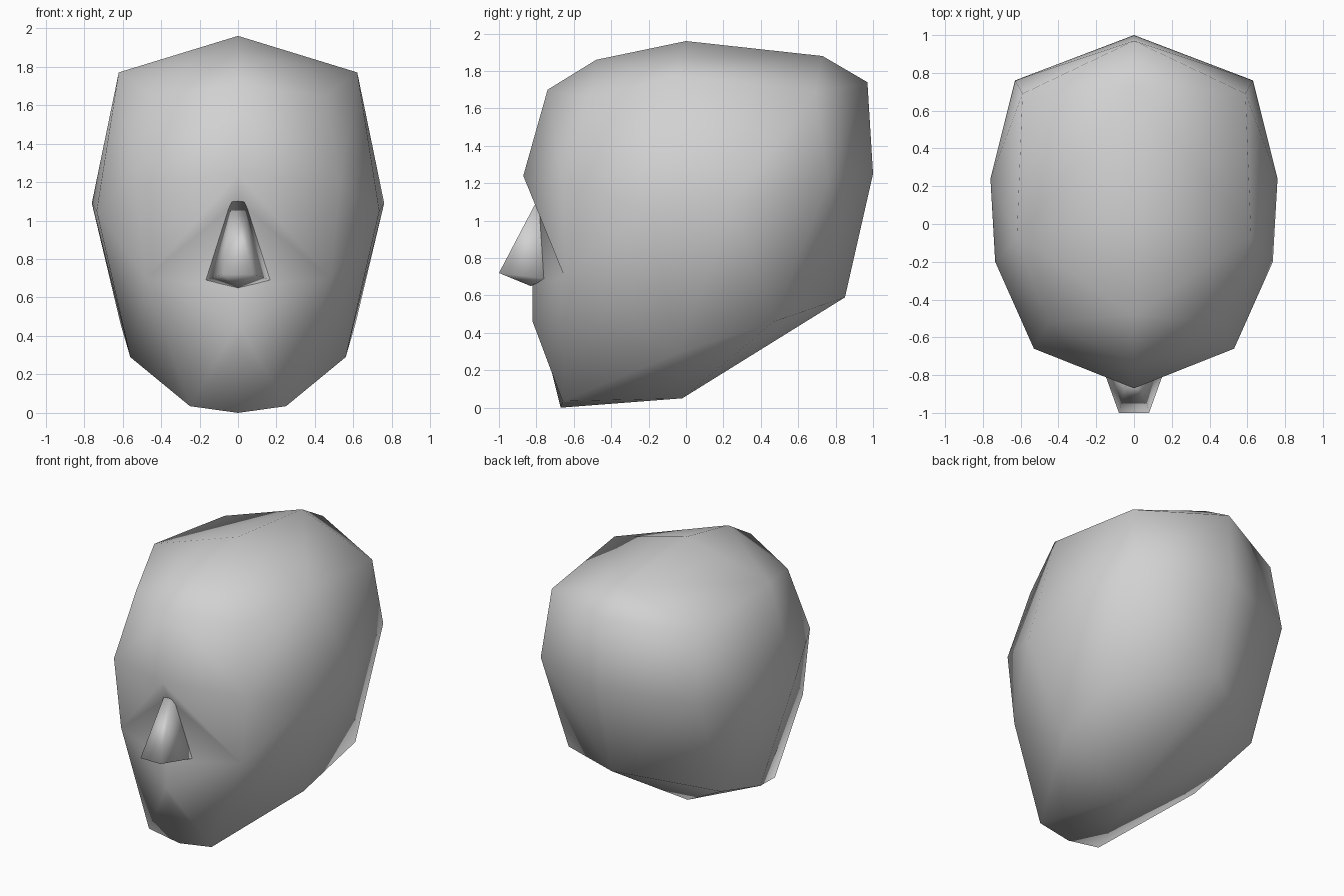
import bpy, bmesh
from mathutils import Vector

if "Cube" in bpy.data.objects:
    bpy.data.objects.remove(bpy.data.objects["Cube"])

skin = bpy.data.materials.new("plain grey")
skin.diffuse_color = (0.64, 0.64, 0.64, 1)
skin.use_nodes = True
skin.node_tree.nodes["Principled BSDF"].inputs["Base Color"].default_value = skin.diffuse_color


def hull(points):
    """Convex shell round the points and their mirror images in x."""
    bm = bmesh.new()
    for x, y, z in points:
        bm.verts.new((x, y, z))
        if x > 0:
            bm.verts.new((-x, y, z))
    bmesh.ops.convex_hull(bm, input=bm.verts[:])
    loose = [v for v in bm.verts if not v.link_faces]
    bmesh.ops.delete(bm, geom=loose, context='VERTS')
    return bm


def nearest(bm, p):
    return min(bm.verts, key=lambda v: (v.co - Vector(p)).length)


def notch(bm, a, b, new):
    """Split the edge a-b and pull the new point in, keeping triangles."""
    va, vb = nearest(bm, a), nearest(bm, b)
    edge = next((e for e in va.link_edges if e.other_vert(va) == vb), None)
    if edge is None:
        return
    sides = [(f, next(v for v in f.verts if v not in edge.verts))
             for f in edge.link_faces]
    _, mid = bmesh.utils.edge_split(edge, va, 0.5)
    mid.co = new
    for f, tip in sides:
        bmesh.utils.face_split(f, mid, tip)


def finish(bm, name):
    bmesh.ops.recalc_face_normals(bm, faces=bm.faces[:])
    for f in bm.faces:
        f.smooth = True
    me = bpy.data.meshes.new(name)
    bm.to_mesh(me)
    bm.free()
    me.materials.append(skin)
    bpy.context.collection.objects.link(bpy.data.objects.new(name, me))


# Head: midline profile, then crown, brow and jaw corners
brow, lip, chin = (0, -.87, 1.24), (0, -.82, .46), (0, -.67, 0)
bridge, under_nose = (0, -.80, 1.10), (0, -.82, .65)
head = hull([
    brow, lip, chin,
    (0, -.74, 1.70), (0, -.48, 1.86), (0, 0, 1.96), (0, .73, 1.88),
    (0, .97, 1.74), (0, 1.0, 1.25), (0, .85, .59), (0, -.02, .05),
    (.45, -.52, 1.65), (.62, -.07, 1.77), (.59, .69, 1.69),
    (.53, -.66, 1.19), (.735, -.20, 1.05), (.76, .24, 1.09), (.63, .76, 1.21),
    (.48, -.65, .70), (.25, -.66, .035), (.56, -.05, .29), (.61, .47, .46),
])
notch(head, brow, lip, bridge)
notch(head, bridge, lip, under_nose)
notch(head, lip, chin, (0, -.75, .32))
finish(head, "head")

# Nose: wedge from the bridge to a blunt tip and two wings
finish(hull([(.03, -.79, 1.12), (.08, -1.0, .72), (.17, -.75, .69),
             (0, -.83, .65)]), "nose")
